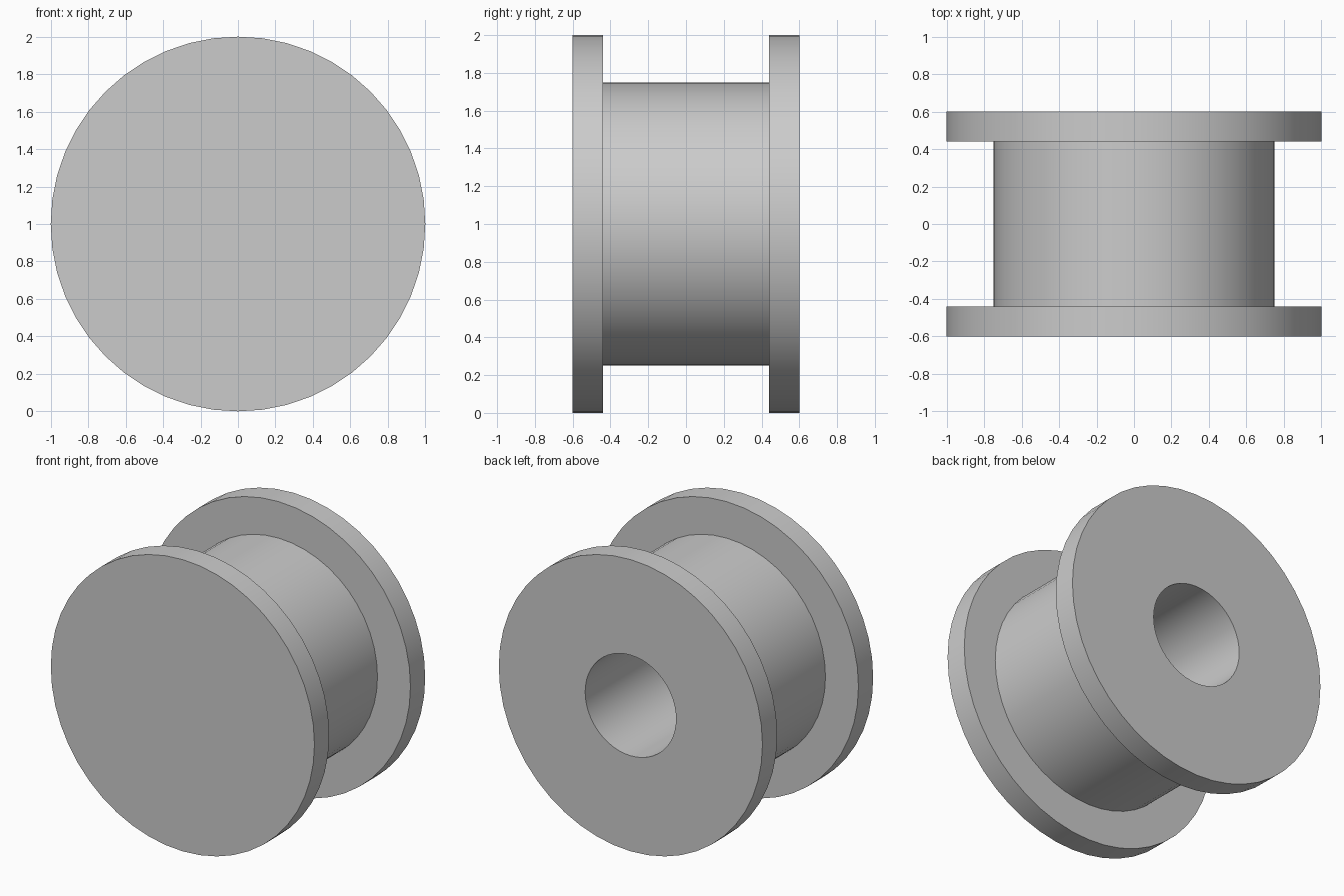
import bpy
import math

cube = bpy.data.objects.get("Cube")
if cube:
    bpy.data.objects.remove(cube, do_unlink=True)

SEGMENTS = 48

# Plain grey finish
grey = bpy.data.materials.new("light_grey")
grey.use_nodes = True
colour = (0.6, 0.6, 0.6, 1)
grey.diffuse_color = colour
grey.node_tree.nodes["Principled BSDF"].inputs["Base Color"].default_value = colour


def cylinder(name, radius, y_front, y_back):
    """Cylinder lying along y, centred on the spool axis."""
    bpy.ops.mesh.primitive_cylinder_add(
        vertices=SEGMENTS, radius=radius, depth=y_back - y_front,
        location=(0, (y_front + y_back) / 2, 1),
        rotation=(math.pi / 2, 0, 0))
    obj = bpy.context.object
    obj.name = name
    obj.data.materials.append(grey)
    return obj


def apply_boolean(target, other, operation):
    mod = target.modifiers.new(operation.lower(), "BOOLEAN")
    mod.operation = operation
    mod.solver = "EXACT"
    mod.object = other
    bpy.context.view_layer.objects.active = target
    bpy.ops.object.modifier_apply(modifier=mod.name)
    bpy.data.objects.remove(other, do_unlink=True)


# Core joined to the two end flanges
spool = cylinder("spool", 0.75, -0.5, 0.5)
apply_boolean(spool, cylinder("front_flange", 1, -0.6, -0.44), "UNION")
apply_boolean(spool, cylinder("back_flange", 1, 0.44, 0.6), "UNION")

# Blind bore opening at the back and stopping at the front flange
bore = cylinder("bore_cutter", 0.345, -0.44, 0.7)
bore.hide_render = True
apply_boolean(spool, bore, "DIFFERENCE")

# Smooth round walls, sharp rims
bpy.ops.object.select_all(action="DESELECT")
spool.select_set(True)
bpy.context.view_layer.objects.active = spool
bpy.ops.object.shade_smooth_by_angle(angle=math.radians(30))
